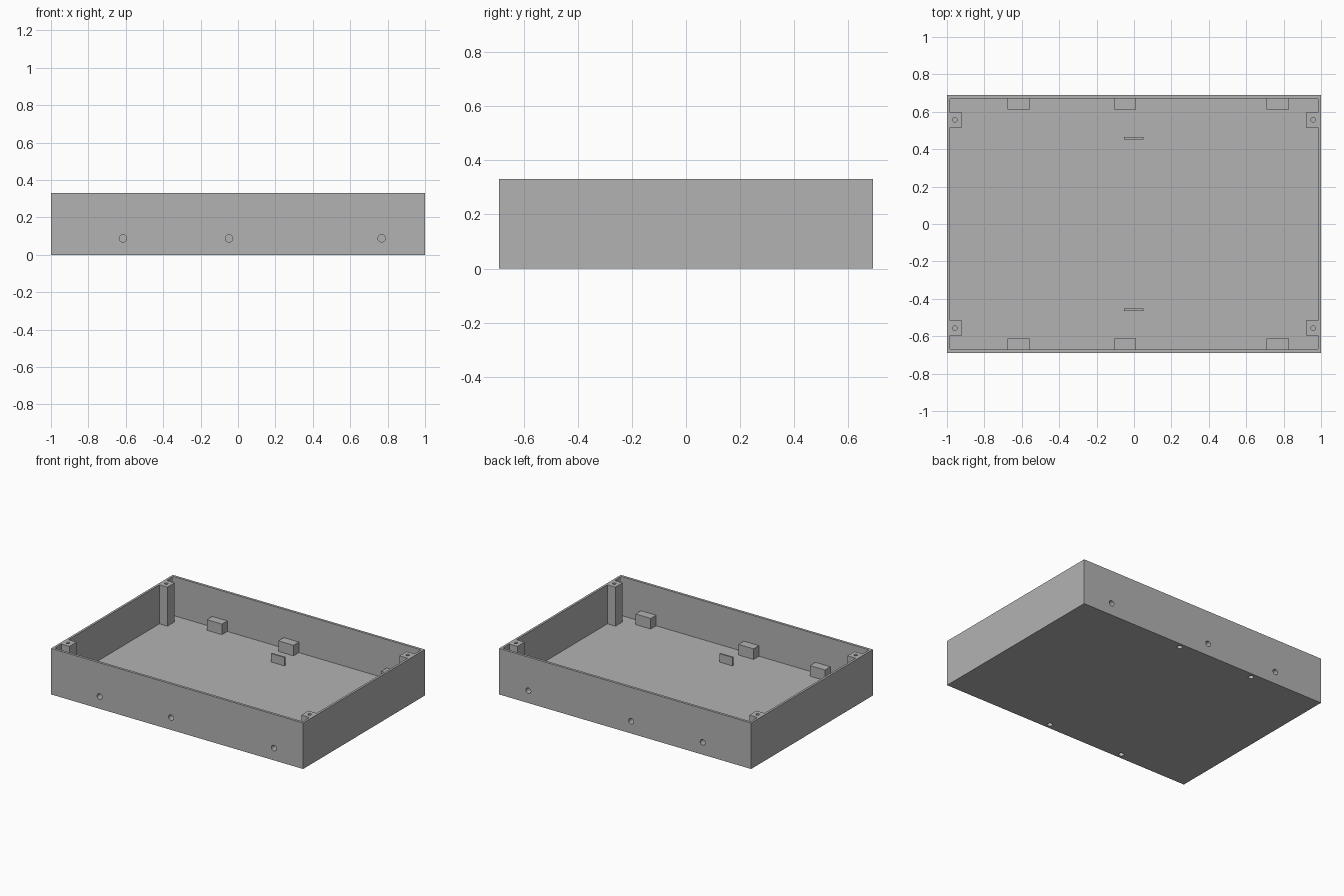
import bpy, bmesh
from mathutils import Matrix, Vector

if "Cube" in bpy.data.objects:
    bpy.data.objects.remove(bpy.data.objects["Cube"])

grey = bpy.data.materials.new("plain_grey")
grey.diffuse_color = (0.45, 0.45, 0.45, 1)
grey.use_nodes = True
grey.node_tree.nodes["Principled BSDF"].inputs["Base Color"].default_value = grey.diffuse_color

W, D, H = 1.0, 0.69, 0.33        # half width, half depth, height
IX, IY, FLOOR = 0.984, 0.672, 0.05
BOSS_X = (-0.615, -0.048, 0.768)


def make(name, bm):
    bmesh.ops.recalc_face_normals(bm, faces=bm.faces)
    me = bpy.data.meshes.new(name)
    bm.to_mesh(me)
    bm.free()
    me.materials.append(grey)
    ob = bpy.data.objects.new(name, me)
    bpy.context.collection.objects.link(ob)
    return ob


def add_box(bm, lo, hi):
    lo, hi = Vector(lo), Vector(hi)
    m = Matrix.Translation((lo + hi) / 2) @ Matrix.Diagonal((*(hi - lo), 1))
    return bmesh.ops.create_cube(bm, size=1, matrix=m)


def box(name, lo, hi):
    bm = bmesh.new()
    add_box(bm, lo, hi)
    return make(name, bm)


def add_hole(bm, centre, r, depth, axis):
    m = Matrix.Translation(centre)
    if axis == 'Y':
        m = m @ Matrix.Rotation(1.5707963, 4, 'X')
    bmesh.ops.create_cone(bm, cap_ends=True, segments=24, radius1=r,
                          radius2=r, depth=depth, matrix=m)


def cut(ob, cutter):
    mod = ob.modifiers.new("cut", 'BOOLEAN')
    mod.operation = 'DIFFERENCE'
    mod.solver = 'EXACT'
    mod.object = cutter
    cutter.hide_render = True
    cutter.hide_set(True)


# Open tray
case = box("case", (-W, -D, 0), (W, D, H))

# Cavity with slightly rounded corners
bm = bmesh.new()
add_box(bm, (-IX, -IY, FLOOR), (IX, IY, H + 0.1))
upright = [e for e in bm.edges if abs(e.verts[0].co.z - e.verts[1].co.z) > 0.1]
bmesh.ops.bevel(bm, geom=upright, offset=0.01, segments=3, affect='EDGES', profile=0.5)
cut(case, make("cavity_cutter", bm))

# Blind screw holes in the long walls
bm = bmesh.new()
for s in (-1, 1):
    for x in BOSS_X:
        add_hole(bm, (x, s * D, 0.088), 0.02, 0.12, 'Y')
wall_holes = make("wall_hole_cutter", bm)
cut(case, wall_holes)

# Blind holes in the underside
bm = bmesh.new()
for s in (-1, 1):
    for x in (-0.44, 0.163):
        add_hole(bm, (x, s * 0.653, 0), 0.018, 0.07, 'Z')
cut(case, make("underside_hole_cutter", bm))

# Pilot holes in the corner posts
bm = bmesh.new()
for sx in (-1, 1):
    for sy in (-1, 1):
        add_hole(bm, (sx * 0.958, sy * 0.557, H), 0.012, 0.2, 'Z')
post_holes = make("post_hole_cutter", bm)

# Corner posts, wall bosses and floor tabs
for sx in (-1, 1):
    for sy in (-1, 1):
        xs = sorted((sx * 0.92, sx * IX))
        ys = sorted((sy * 0.515, sy * 0.597))
        post = box("corner_post", (xs[0], ys[0], FLOOR), (xs[1], ys[1], H))
        cut(post, post_holes)
for s in (-1, 1):
    ys = sorted((s * 0.611, s * IY))
    for x in BOSS_X:
        boss = box("wall_boss", (x - 0.06, ys[0], FLOOR), (x + 0.06, ys[1], 0.126))
        cut(boss, wall_holes)
    ys = sorted((s * 0.451, s * 0.464))
    box("floor_tab", (-0.053, ys[0], FLOOR), (0.052, ys[1], 0.11))
